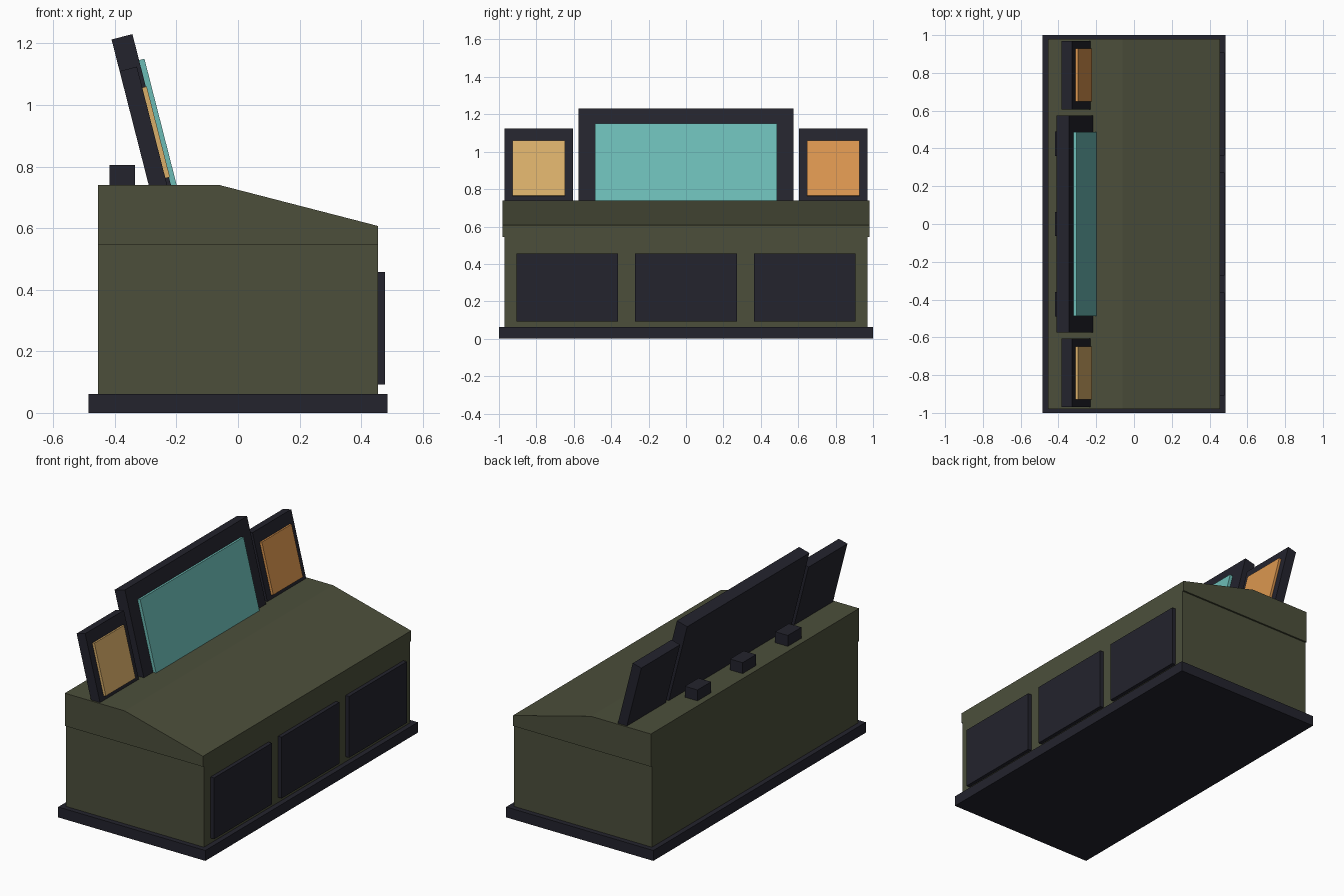
import bpy, bmesh, math
from mathutils import Matrix

if "Cube" in bpy.data.objects:
    bpy.data.objects.remove(bpy.data.objects["Cube"])


def material(name, hex_rgb):
    def lin(c):
        return c / 12.92 if c <= 0.04045 else ((c + 0.055) / 1.055) ** 2.4
    m = bpy.data.materials.new(name)
    rgb = [lin(int(hex_rgb[i:i + 2], 16) / 255) for i in (0, 2, 4)]
    m.diffuse_color = (*rgb, 1.0)
    m.use_nodes = True
    m.node_tree.nodes["Principled BSDF"].inputs["Base Color"].default_value = m.diffuse_color
    return m


OLIVE = material("olive_green", "4C4F3B")
DARK = material("dark_slate", "23232D")
TEAL = material("teal_glass", "6CBCB6")
YELLOW = material("yellow_glass", "DAAF6A")
ORANGE = material("orange_glass", "DB964F")


def prism(name, profile, y0, y1, mat, matrix=None):
    """Extrude an (x, z) profile along y from y0 to y1."""
    bm = bmesh.new()
    face = bm.faces.new([bm.verts.new((x, y0, z)) for x, z in profile])
    ext = bmesh.ops.extrude_face_region(bm, geom=[face])
    moved = [v for v in ext["geom"] if isinstance(v, bmesh.types.BMVert)]
    bmesh.ops.translate(bm, verts=moved, vec=(0, y1 - y0, 0))
    bmesh.ops.recalc_face_normals(bm, faces=bm.faces)
    if matrix:
        bm.transform(matrix)
    mesh = bpy.data.meshes.new(name)
    bm.to_mesh(mesh)
    bm.free()
    mesh.materials.append(mat)
    obj = bpy.data.objects.new(name, mesh)
    bpy.context.collection.objects.link(obj)
    return obj


def box(name, x, y, z, mat, matrix=None):
    profile = [(x[0], z[0]), (x[1], z[0]), (x[1], z[1]), (x[0], z[1])]
    return prism(name, profile, y[0], y[1], mat, matrix)


# Plinth, cabinet and sloped desk top
box("plinth", (-0.485, 0.485), (-1, 1), (0, 0.062), DARK)
box("cabinet", (-0.455, 0.455), (-0.97, 0.97), (0.04, 0.545), OLIVE)
prism("desk_top", [(-0.455, 0.545), (0.455, 0.545), (0.455, 0.607),
                   (-0.06, 0.74), (-0.455, 0.74)], -0.98, 0.98, OLIVE)

# Front panels and rear blocks, three of each
for i, side in enumerate(("left", "middle", "right")):
    yc = (i - 1) * 0.635
    box(f"{side}_door", (0.44, 0.478), (yc - 0.272, yc + 0.272), (0.092, 0.457), DARK)
    yc = (i - 1) * 0.425
    box(f"{side}_rear_block", (-0.418, -0.335), (yc - 0.064, yc + 0.064), (0.72, 0.805), DARK)

# Leaning screens: frames share one tilted back plane
tilt = Matrix.Translation((-0.29, 0, 0.74)) @ Matrix.Rotation(-0.25, 4, "Y")
box("main_screen_frame", (0, 0.07), (-0.575, 0.575), (-0.06, 0.488), DARK, tilt)
box("main_screen_glass", (0.065, 0.088), (-0.487, 0.487), (-0.04, 0.401), TEAL, tilt)
for side, s, glass in (("left", -1, YELLOW), ("right", 1, ORANGE)):
    def span(a, b):
        return sorted((s * a, s * b))
    box(f"{side}_screen_frame", (0, 0.058), span(0.605, 0.97), (-0.06, 0.382), DARK, tilt)
    box(f"{side}_screen_glass", (0.053, 0.073), span(0.648, 0.928), (0.008, 0.312), glass, tilt)
